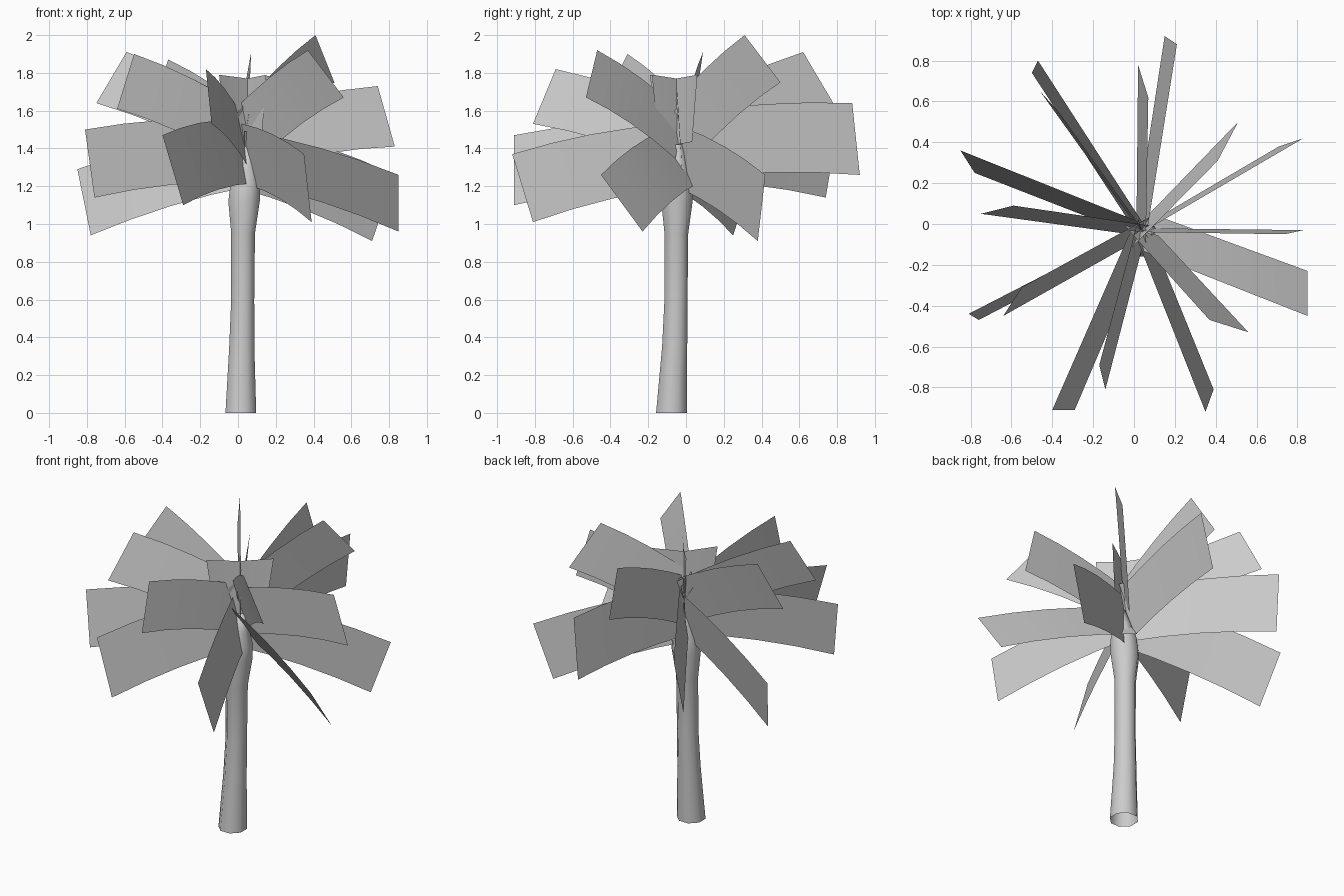
import bpy, bmesh, math
from mathutils import Vector

cube = bpy.data.objects.get("Cube")
if cube:
    bpy.data.objects.remove(cube, do_unlink=True)

# One plain grey for the whole tree
grey = bpy.data.materials.new("plain grey")
grey.use_nodes = True
colour = (0.6, 0.6, 0.6, 1)
grey.diffuse_color = colour
grey.node_tree.nodes["Principled BSDF"].inputs["Base Color"].default_value = colour


def make_object(name, bm):
    mesh = bpy.data.meshes.new(name)
    bm.to_mesh(mesh)
    bm.free()
    mesh.materials.append(grey)
    for face in mesh.polygons:
        face.use_smooth = True
    obj = bpy.data.objects.new(name, mesh)
    bpy.context.collection.objects.link(obj)
    return obj


def bridge_rows(bm, rows, closed=False):
    """Skin a grid of point rows with quads."""
    grid = [[bm.verts.new(point) for point in row] for row in rows]
    count = len(grid[0])
    for low, high in zip(grid, grid[1:]):
        for i in range(count if closed else count - 1):
            j = (i + 1) % count
            bm.faces.new((low[i], low[j], high[j], high[i]))
    return grid


# Trunk: flared octagonal tube, open at the foot, tapering into the crown
def make_trunk():
    sections = [  # centre x, centre y, height, radius
        (0.015, -0.077, 0, 0.088),
        (0.02, -0.06, 0.35, 0.072),
        (0.025, -0.053, 0.6, 0.066),
        (0.027, -0.051, 0.95, 0.068),
        (0.032, -0.048, 1.12, 0.09),
        (0.04, -0.045, 1.22, 0.085),
        (0.05, -0.045, 1.32, 0.055),
        (0.06, -0.05, 1.42, 0.03),
    ]
    sides = 8
    rows = []
    for x, y, z, radius in sections:
        angles = [math.tau * (i + 0.5) / sides for i in range(sides)]
        rows.append([(x + radius * math.cos(a), y + radius * math.sin(a), z)
                     for a in angles])
    bm = bmesh.new()
    grid = bridge_rows(bm, rows, closed=True)
    bm.faces.new(grid[-1])
    make_object("trunk", bm)


# Frond: arched rectangular blade from the crown to its two tip corners
def make_frond(name, upper, lower):
    upper, lower = Vector(upper), Vector(lower)
    tip = (upper + lower) / 2
    half = (upper - lower) / 2
    base = Vector((0.035, -0.03, 1.4 + 0.15 * (tip.z - 1.4)))
    steps = 4
    rows = []
    for i in range(steps + 1):
        t = i / steps
        middle = base.lerp(tip, t)
        middle.z += 0.1 * t * (1 - t)
        across = half * (0.9 + 0.1 * t)
        rows.append([middle + across, middle, middle - across])
    bm = bmesh.new()
    bridge_rows(bm, rows)
    make_object(name, bm)


# Upright heart leaf: folded blade standing on top of the crown
def make_heart_leaf(name, left, middle, right):
    top = [Vector(p) for p in (left, middle, right)]
    foot = Vector((0.05, -0.05, 1.42))
    bottom = []
    for point in top:
        drop = (point - top[1]) * 0.75
        bottom.append(foot + drop)
    bm = bmesh.new()
    bridge_rows(bm, [bottom, top])
    make_object(name, bm)


# Tip corners of each frond: upper corner, then lower corner
frond_tips = {
    "back": ((0.21, 0.88, 1.64), (0.15, 0.92, 1.26)),
    "back_raised": ((0.07, 0.62, 1.91), (0.02, 0.78, 1.64)),
    "back_right": ((-0.47, 0.8, 1.5), (-0.5, 0.74, 1.14)),
    "back_right_raised": ((-0.37, 0.55, 1.87), (-0.46, 0.65, 1.6)),
    "right_drooping": ((-0.85, 0.36, 1.29), (-0.78, 0.25, 0.94)),
    "right_raised": ((-0.59, 0.09, 1.91), (-0.75, 0.05, 1.64)),
    "front_right": ((-0.81, -0.44, 1.5), (-0.76, -0.47, 1.14)),
    "front_right_raised": ((-0.55, -0.31, 1.9), (-0.64, -0.45, 1.61)),
    "front": ((-0.4, -0.91, 1.47), (-0.29, -0.91, 1.1)),
    "front_raised": ((-0.17, -0.69, 1.82), (-0.14, -0.81, 1.53)),
    "front_left_drooping": ((0.35, -0.92, 1.37), (0.39, -0.81, 1.01)),
    "front_left_raised": ((0.37, -0.47, 1.92), (0.56, -0.53, 1.67)),
    "left_drooping": ((0.85, -0.45, 1.26), (0.85, -0.23, 0.96)),
    "left_raised": ((0.74, -0.05, 1.73), (0.83, -0.03, 1.41)),
    "back_left_drooping": ((0.83, 0.42, 1.26), (0.71, 0.38, 0.91)),
    "back_left_raised": ((0.41, 0.31, 2), (0.51, 0.5, 1.75)),
}

make_trunk()
for place, (upper, lower) in frond_tips.items():
    make_frond("frond_" + place, upper, lower)

centre = (0.05, -0.05, 1.77)
make_heart_leaf("heart_leaf_wide", (-0.1, -0.19, 1.79), centre, (0.22, 0.06, 1.79))
make_heart_leaf("heart_leaf_cross", (0.15, -0.18, 1.79), centre, (-0.03, 0.04, 1.78))
